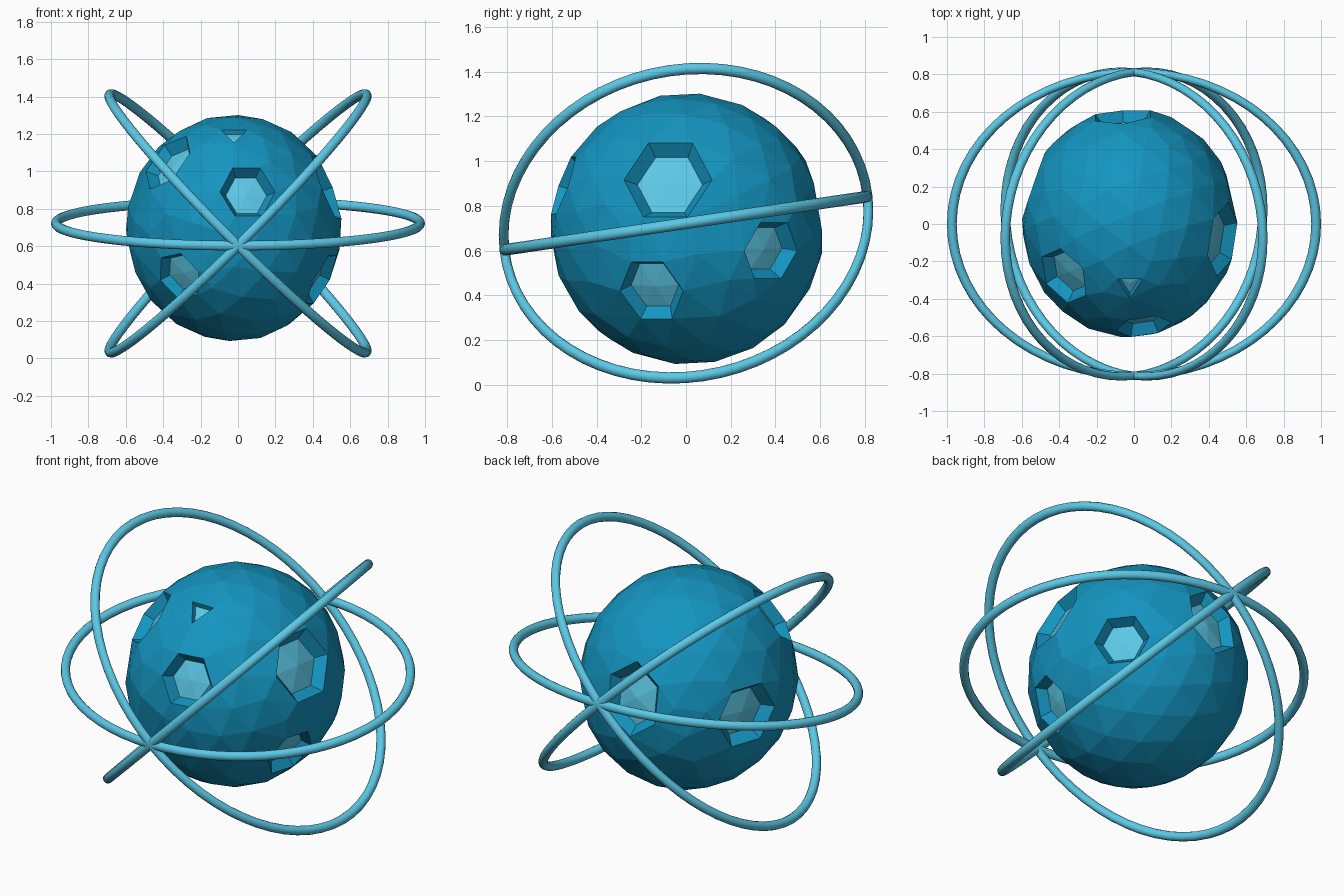
import bpy, bmesh, math
from mathutils import Vector, Matrix

if "Cube" in bpy.data.objects:
    bpy.data.objects.remove(bpy.data.objects["Cube"])


def material(name, rgb):
    m = bpy.data.materials.new(name)
    m.diffuse_color = (*rgb, 1)
    m.use_nodes = True
    m.node_tree.nodes["Principled BSDF"].inputs["Base Color"].default_value = m.diffuse_color
    return m


BLUE = material("deep_blue", (0.007, 0.30, 0.53))
LIGHT = material("light_blue", (0.107, 0.58, 0.79))
R = 0.607
CENTRE = Vector((-0.022, 0.006, 0.697))

# Pits: direction, corners, half width, half height, start angle, floor radius
PITS = [
    ((0.08, -0.57, 0.20), 6, 0.155, 0.155, 0, 0.54),
    ((-0.37, -0.28, 0.35), 6, 0.165, 0.18, 20, 0.54),
    ((-0.31, -0.44, -0.26), 6, 0.14, 0.14, 10, 0.55),
    ((0.00, -0.33, 0.50), 3, 0.08, 0.08, -90, 0.58),
    ((0.55, -0.09, 0.23), 6, 0.20, 0.21, 0, 0.535),
    ((0.50, -0.16, -0.28), 6, 0.145, 0.165, 0, 0.545),
    ((0.46, 0.38, -0.10), 6, 0.15, 0.145, 0, 0.54),
    ((-0.04, 0.58, 0.10), 6, 0.18, 0.215, 90, 0.54),
    ((-0.55, 0.20, -0.01), 6, 0.19, 0.19, 0, 0.53),
]


def frame(direction):
    n = Vector(direction).normalized()
    side = Vector((0, 0, 1)).cross(n).normalized()
    return n, side, n.cross(side)


# Faceted ball: hull of sphere points plus the pit rims
bm = bmesh.new()
bmesh.ops.create_icosphere(bm, subdivisions=3, radius=R,
                           matrix=Matrix.Rotation(0.35, 4, 'X') @ Matrix.Rotation(0.2, 4, 'Y'))
points = [v.co.copy() for v in bm.verts]
bm.clear()


def near_pit(p):
    for d, k, w, h, a, floor in PITS:
        n, s, u = frame(d)
        if p.dot(n) > 0 and math.hypot(p.dot(s) / (w + 0.06), p.dot(u) / (h + 0.06)) < 1:
            return True
    return False


for p in points:
    if not near_pit(p):
        bm.verts.new(p)
rims = []
for d, k, w, h, a, floor in PITS:
    n, s, u = frame(d)
    rim = []
    for i in range(k):
        t = math.radians(a) + i * math.tau / k
        p = n * 0.58 + s * (w * math.cos(t)) + u * (h * math.sin(t))
        rim.append(bm.verts.new(p.normalized() * R))
    rims.append(rim)
bmesh.ops.convex_hull(bm, input=bm.verts[:])

# Open each rim, then add sloping walls and a light fan floor
for (d, k, w, h, a, floor), rim in zip(PITS, rims):
    ring = set(rim)
    lids = [f for f in bm.faces if all(v in ring for v in f.verts)]
    bmesh.ops.delete(bm, geom=lids, context='FACES_KEEP_BOUNDARY')
    n = frame(d)[0]
    inner = [bm.verts.new(v.co.lerp(n * R, 0.17).normalized() * floor) for v in rim]
    mid = bm.verts.new(n * floor)
    for i in range(k):
        j = (i + 1) % k
        bm.faces.new((rim[i], rim[j], inner[j], inner[i]))
        bm.faces.new((inner[i], inner[j], mid)).material_index = 1
bmesh.ops.delete(bm, geom=[v for v in bm.verts if not v.link_faces], context='VERTS')
bmesh.ops.recalc_face_normals(bm, faces=bm.faces[:])
bm.transform(Matrix.Diagonal((0.95, 1.01, 1, 1)))
mesh = bpy.data.meshes.new("cratered_ball")
bm.to_mesh(mesh)
bm.free()
mesh.materials.append(BLUE)
mesh.materials.append(LIGHT)
ball = bpy.data.objects.new("cratered_ball", mesh)
ball.location = CENTRE
bpy.context.collection.objects.link(ball)

# Three oval orbit rings sharing one tilted axis, leaning slightly back
lean = Matrix.Identity(4)
lean[1][2] = 0.036
for name, turn in (("level_ring", 0), ("left_ring", 45), ("right_ring", -45)):
    bpy.ops.mesh.primitive_torus_add(major_radius=0.974, minor_radius=0.026,
                                     major_segments=64, minor_segments=12)
    ring = bpy.context.object
    ring.name = name
    ring.data.transform(Matrix.Translation((0, 0, 0.722)) @ lean
                        @ Matrix.Rotation(math.radians(8.4), 4, 'X')
                        @ Matrix.Rotation(math.radians(turn), 4, 'Y')
                        @ Matrix.Diagonal((1, 0.838, 1, 1)))
    ring.data.materials.append(LIGHT)
    bpy.ops.object.shade_smooth_by_angle(angle=math.radians(40))
